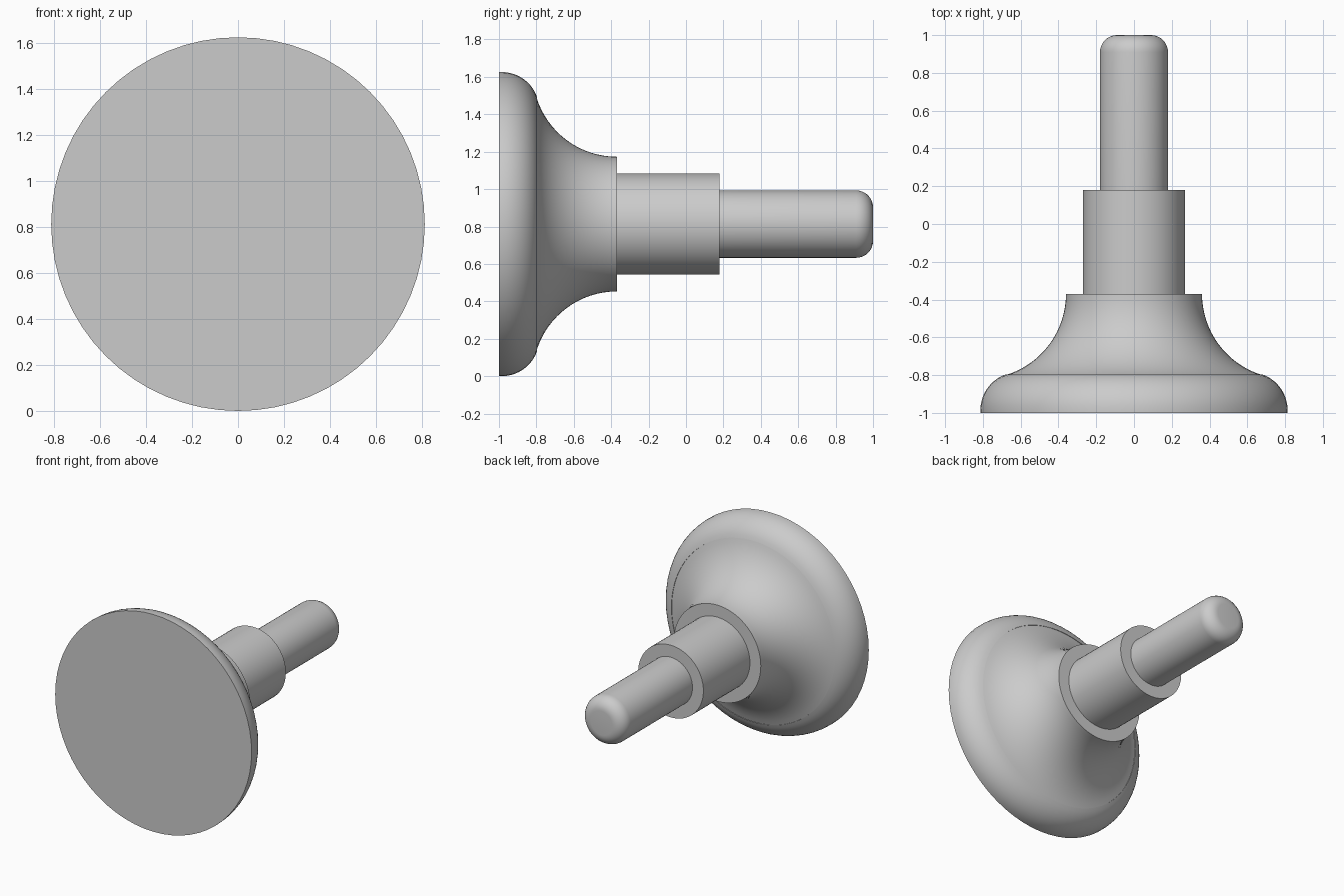
import bpy, bmesh, math
from mathutils import Matrix, Vector

cube = bpy.data.objects.get("Cube")
if cube:
    bpy.data.objects.remove(cube, do_unlink=True)

RADIUS = 0.813
SEGMENTS = 64

metal = bpy.data.materials.new("plain grey")
metal.use_nodes = True
grey = (0.6, 0.6, 0.6, 1)
metal.diffuse_color = grey
metal.node_tree.nodes["Principled BSDF"].inputs["Base Color"].default_value = grey


def arc(cy, cr, radius, start, end, steps):
    """Points (y, r) along an arc, angles in degrees from the +y axis."""
    pts = []
    for i in range(steps + 1):
        a = math.radians(start + (end - start) * i / steps)
        pts.append((cy + radius * math.cos(a), cr + radius * math.sin(a)))
    return pts


def lathe(name, profile):
    """Revolve a (y, r) profile around the long axis, with flat end caps."""
    bm = bmesh.new()
    rings = []
    for y, r in profile:
        ring = []
        for i in range(SEGMENTS):
            a = math.tau * i / SEGMENTS
            ring.append(bm.verts.new((r * math.cos(a), y, RADIUS + r * math.sin(a))))
        rings.append(ring)
    for lower, upper in zip(rings, rings[1:]):
        for i in range(SEGMENTS):
            j = (i + 1) % SEGMENTS
            bm.faces.new((lower[i], lower[j], upper[j], upper[i]))
    bm.faces.new(rings[0])
    bm.faces.new(rings[-1])
    bmesh.ops.recalc_face_normals(bm, faces=bm.faces)
    mesh = bpy.data.meshes.new(name)
    bm.to_mesh(mesh)
    bm.free()
    mesh.materials.append(metal)
    obj = bpy.data.objects.new(name, mesh)
    bpy.context.collection.objects.link(obj)
    bpy.ops.object.select_all(action="DESELECT")
    obj.select_set(True)
    bpy.context.view_layer.objects.active = obj
    bpy.ops.object.shade_smooth_by_angle(angle=math.radians(35))
    return obj


# Flared head: rounded rim running into a concave neck
rim = arc(-0.985, RADIUS - 0.2, 0.2, 90, 19, 10)
neck = arc(-0.37, 0.809, 0.449, 197, 270, 16)
lathe("flared_head", [(-1, RADIUS)] + rim + neck)

# Collar
lathe("collar", [(-0.38, 0.27), (0.18, 0.27)])

# Pin with a rounded tip
lathe("pin", [(0.17, 0.18)] + arc(0.91, 0.09, 0.09, 90, 0, 8))
